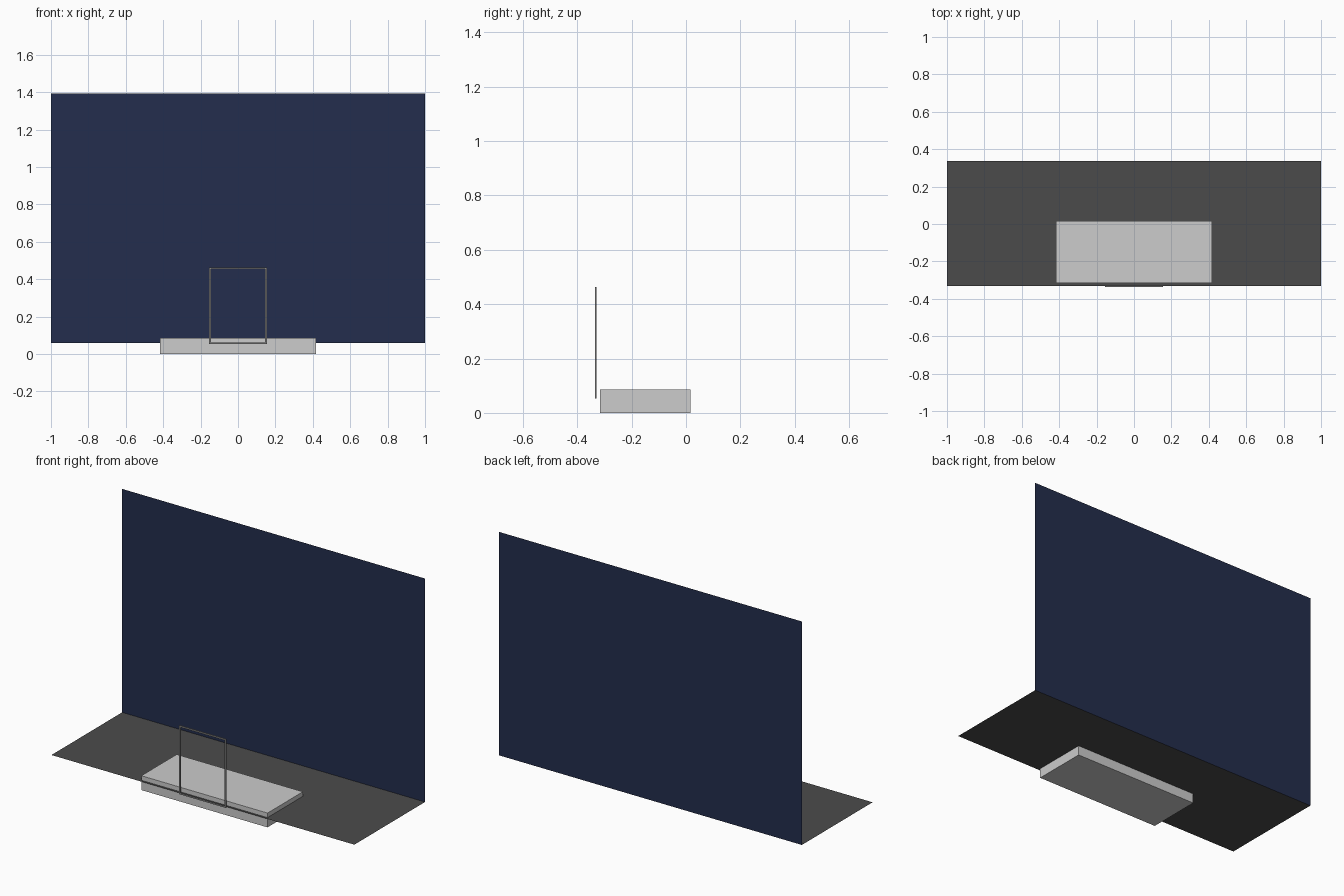
import bpy

if "Cube" in bpy.data.objects:
    bpy.data.objects.remove(bpy.data.objects["Cube"])


def material(name, hex_rgb):
    def lin(c):
        c /= 255
        return c / 12.92 if c <= 0.04045 else ((c + 0.055) / 1.055) ** 2.4
    m = bpy.data.materials.new(name)
    m.diffuse_color = (*[lin(c) for c in hex_rgb], 1)
    m.use_nodes = True
    m.node_tree.nodes["Principled BSDF"].inputs["Base Color"].default_value = m.diffuse_color
    return m


def build(name, verts, faces, mat):
    me = bpy.data.meshes.new(name)
    me.from_pydata(verts, [], faces)
    me.materials.append(mat)
    ob = bpy.data.objects.new(name, me)
    bpy.context.collection.objects.link(ob)
    return ob


def box(name, lo, hi, mat):
    verts = [(x, y, z) for x in (lo[0], hi[0]) for y in (lo[1], hi[1]) for z in (lo[2], hi[2])]
    faces = [(0, 1, 3, 2), (4, 6, 7, 5), (0, 4, 5, 1), (2, 3, 7, 6), (0, 2, 6, 4), (1, 5, 7, 3)]
    return build(name, verts, faces, mat)


grey_floor = material("dark grey", (75, 75, 75))
navy = material("navy blue", (35, 45, 77))
pale = material("pale grey", (204, 204, 204))
steel = material("mid grey", (136, 136, 136))

FLOOR_Z, FRONT, BACK = 0.0585, -0.331, 0.3355

# floor and back wall: single sheets
build("floor", [(-1, FRONT, FLOOR_Z), (1, FRONT, FLOOR_Z), (1, BACK, FLOOR_Z), (-1, BACK, FLOOR_Z)],
      [(0, 1, 2, 3)], grey_floor)
build("back_wall", [(-1, BACK, FLOOR_Z), (1, BACK, FLOOR_Z), (1, BACK, 1.392), (-1, BACK, 1.392)],
      [(0, 1, 2, 3)], navy)

# low platform passing through the floor
box("platform", (-0.4165, -0.3165, 0), (0.4165, 0.0168, 0.0855), pale)

# thin upright frame at the front edge: two posts and two rails
T = 0.0045
Y0, Y1 = FRONT - T, FRONT + T * 0.3
W, Z0, Z1 = 0.15, 0.0575, 0.459
for side, sx in (("left", -W), ("right", W)):
    box("frame_post_" + side, (sx - T, Y0, Z0 - T), (sx + T, Y1, Z1 + T), steel)
for level, z in (("bottom", Z0), ("top", Z1)):
    box("frame_rail_" + level, (-W + T, Y0, z - T), (W - T, Y1, z + T), steel)
